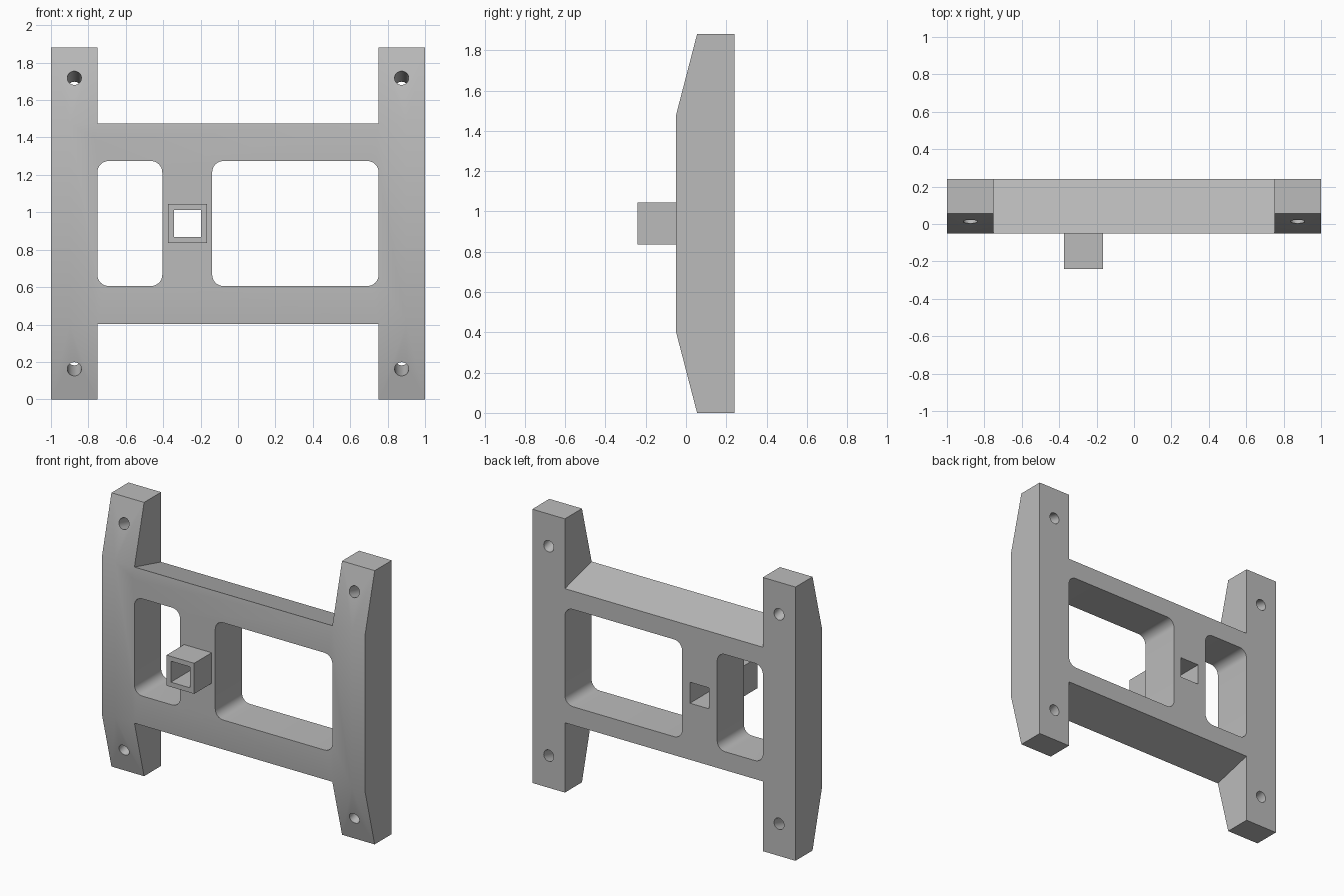
import bpy
import bmesh
from math import atan2, pi
from mathutils import Matrix, Vector

if "Cube" in bpy.data.objects:
    bpy.data.objects.remove(bpy.data.objects["Cube"], do_unlink=True)

# Main dimensions
HEIGHT = 1.88
MID = HEIGHT / 2
FRONT, TIP, BACK = -0.05, 0.055, 0.24   # depth of front face, leg tips, back
SHOULDER = 0.404                        # height where the legs start to taper
LEG_IN = 0.752
SLOPE = (TIP - FRONT) / SHOULDER        # taper of the leg tips

grey = bpy.data.materials.new("grey")
grey.use_nodes = True
grey.diffuse_color = (0.5, 0.5, 0.5, 1)
grey.node_tree.nodes["Principled BSDF"].inputs["Base Color"].default_value = (0.5, 0.5, 0.5, 1)


def finish(bm, name):
    bmesh.ops.recalc_face_normals(bm, faces=bm.faces)
    mesh = bpy.data.meshes.new(name)
    bm.to_mesh(mesh)
    bm.free()
    mesh.materials.append(grey)
    obj = bpy.data.objects.new(name, mesh)
    bpy.context.collection.objects.link(obj)
    return obj


def extrude_profile(name, profile, x0, x1):
    """Extrude a (y, z) outline from x0 to x1."""
    bm = bmesh.new()
    face = bm.faces.new([bm.verts.new((x0, y, z)) for y, z in profile])
    side = bmesh.ops.extrude_face_region(bm, geom=[face])["geom"]
    verts = [v for v in side if isinstance(v, bmesh.types.BMVert)]
    bmesh.ops.translate(bm, verts=verts, vec=(x1 - x0, 0, 0))
    return finish(bm, name)


def box(name, low, high, radius=0):
    """Box between two corners, its front-to-back edges optionally rounded."""
    low, high = Vector(low), Vector(high)
    bm = bmesh.new()
    bmesh.ops.create_cube(bm, size=1)
    bmesh.ops.scale(bm, verts=bm.verts, vec=high - low)
    bmesh.ops.translate(bm, verts=bm.verts, vec=(low + high) / 2)
    if radius:
        edges = [e for e in bm.edges
                 if abs(e.verts[0].co.y - e.verts[1].co.y) > 0.01]
        bmesh.ops.bevel(bm, geom=edges, offset=radius, segments=8,
                        profile=0.5, affect="EDGES")
    return finish(bm, name)


def combine(target, tool, operation):
    mod = target.modifiers.new(tool.name, "BOOLEAN")
    mod.operation = operation
    mod.solver = "EXACT"
    mod.object = tool
    bpy.context.view_layer.objects.active = target
    bpy.ops.object.modifier_apply(modifier=mod.name)
    bpy.data.objects.remove(tool, do_unlink=True)


# Crossbar, with ends square to the tapered leg tips
inset = (BACK - FRONT) * SLOPE
frame = extrude_profile("mounting_frame", [
    (FRONT, SHOULDER), (BACK, SHOULDER + inset),
    (BACK, HEIGHT - SHOULDER - inset), (FRONT, HEIGHT - SHOULDER)], -0.9, 0.9)

# Tapered side legs
leg = [(TIP, 0), (BACK, 0), (BACK, HEIGHT), (TIP, HEIGHT),
       (FRONT, HEIGHT - SHOULDER), (FRONT, SHOULDER)]
for side in (-1, 1):
    combine(frame, extrude_profile("leg", leg, side * LEG_IN, side), "UNION")

# Square socket on the front, open right through the frame
SX, OUTER, INNER = -0.27, 0.105, 0.072
combine(frame, box("socket", (SX - OUTER, -0.24, MID - OUTER),
                   (SX + OUTER, 0.05, MID + OUTER)), "UNION")
combine(frame, box("socket_bore", (SX - INNER, -0.5, MID - INNER),
                   (SX + INNER, 0.5, MID + INNER)), "DIFFERENCE")

# Rounded windows
for x0, x1 in ((-LEG_IN, -0.405), (-0.138, LEG_IN)):
    combine(frame, box("window", (x0, -0.5, 0.606), (x1, 0.5, 1.274), 0.06),
            "DIFFERENCE")

# Screw holes, square to the tapered faces
for side in (-1, 1):
    for end in (-1, 1):
        z = MID + end * 0.778
        y = TIP - (MID - 0.778) * SLOPE
        bm = bmesh.new()
        bmesh.ops.create_cone(
            bm, cap_ends=True, segments=32, radius1=0.038, radius2=0.038, depth=1,
            matrix=Matrix.Translation((side * 0.875, y, z))
            @ Matrix.Rotation(pi / 2 - end * atan2(SLOPE, 1), 4, "X"))
        combine(frame, finish(bm, "screw_hole"), "DIFFERENCE")

# Smooth rounded corners and holes, crisp edges elsewhere
bpy.ops.object.select_all(action="DESELECT")
frame.select_set(True)
bpy.context.view_layer.objects.active = frame
bpy.ops.object.shade_smooth_by_angle(angle=pi / 9)
